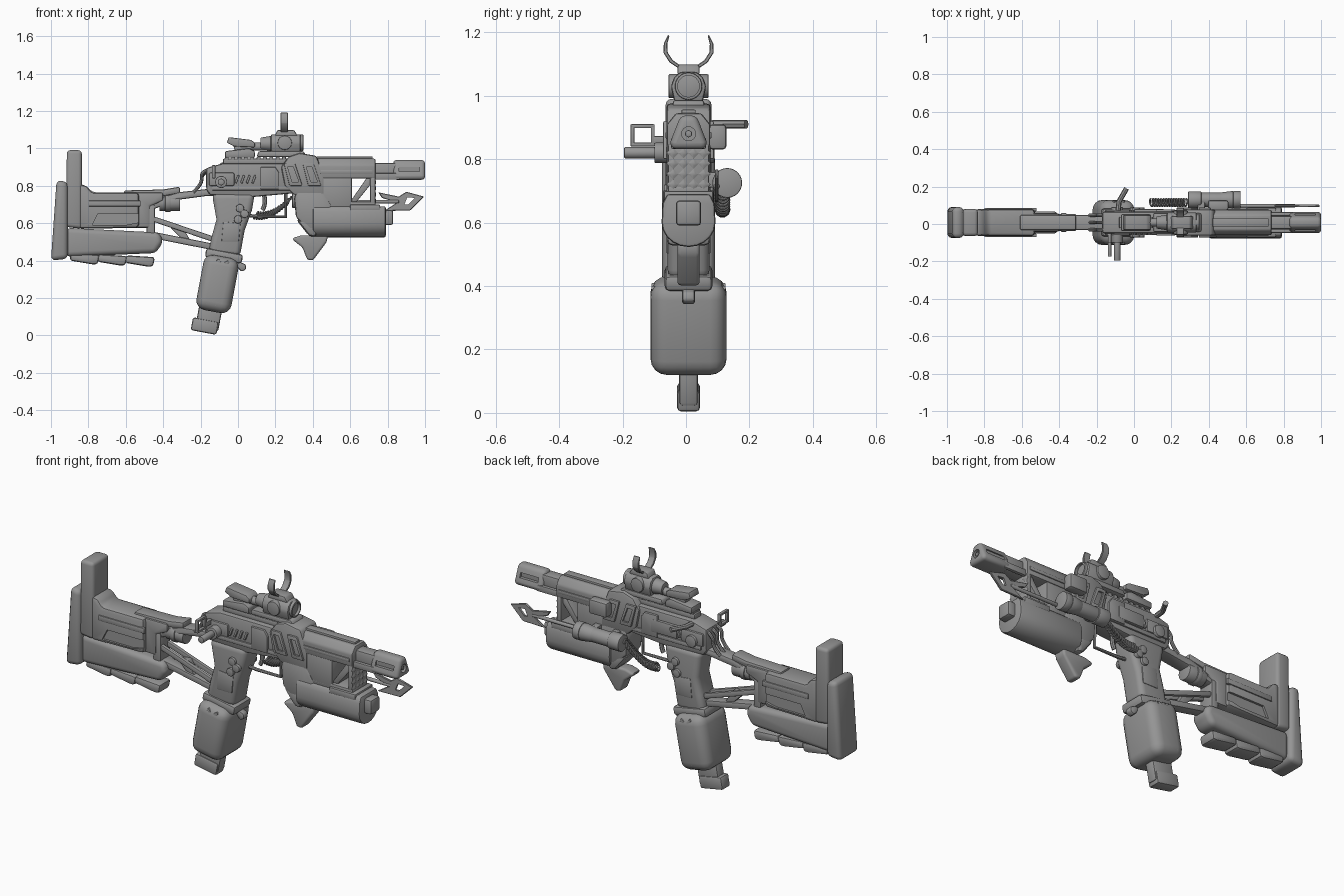
import bpy, bmesh, math
from mathutils import Vector, Matrix

C = 0.008  # centre plane in y
GREY = bpy.data.materials.new('dark_grey')
GREY.diffuse_color = (0.3, 0.3, 0.3, 1)

def smooth(ob):
    bpy.ops.object.select_all(action='DESELECT')
    ob.select_set(True)
    bpy.context.view_layer.objects.active = ob
    bpy.ops.object.shade_smooth_by_angle(angle=math.radians(35))

def add(name, data):
    data.materials.append(GREY)
    ob = bpy.data.objects.new(name, data)
    bpy.context.collection.objects.link(ob)
    return ob

def finish(bm, name, bev=0.0, seg=2):
    bmesh.ops.recalc_face_normals(bm, faces=bm.faces[:])
    if bev:
        edges = [e for e in bm.edges if e.calc_face_angle(0) > 0.5]
        bmesh.ops.bevel(bm, geom=edges, offset=bev, segments=seg, profile=0.5, affect='EDGES', clamp_overlap=True)
    me = bpy.data.meshes.new(name)
    bm.to_mesh(me)
    bm.free()
    ob = add(name, me)
    smooth(ob)
    return ob

def prof(name, pts, lo, hi, axis='y', bev=0.008, seg=2):
    """Extrude an (x,z) profile along y, or a (y,z) profile along x."""
    bm = bmesh.new()
    at = (lambda p, t: (p[0], t, p[1])) if axis == 'y' else (lambda p, t: (t, p[0], p[1]))
    a = [bm.verts.new(at(p, lo)) for p in pts]
    b = [bm.verts.new(at(p, hi)) for p in pts]
    bm.faces.new(a)
    bm.faces.new(b[::-1])
    for i in range(len(pts)):
        j = (i + 1) % len(pts)
        bm.faces.new((a[i], a[j], b[j], b[i]))
    return finish(bm, name, bev, seg)

def sym(name, pts, w, **k):
    return prof(name, pts, C - w, C + w, **k)

def box(name, c, s, bev=0.006, rot=0.0, seg=2):
    bm = bmesh.new()
    m = Matrix.Translation(c) @ Matrix.Rotation(rot, 4, 'Y') @ Matrix.Diagonal((*s, 1))
    bmesh.ops.create_cube(bm, size=1, matrix=m)
    return finish(bm, name, bev, seg)

def cyl(name, p, q, r, r2=None, n=24, bev=0.004):
    p, q = Vector(p), Vector(q)
    m = Matrix.Translation((p + q) / 2) @ (q - p).to_track_quat('Z', 'Y').to_matrix().to_4x4()
    bm = bmesh.new()
    bmesh.ops.create_cone(bm, cap_ends=True, segments=n, radius1=r, radius2=r if r2 is None else r2,
                          depth=(q - p).length, matrix=m)
    return finish(bm, name, bev)

def tube(name, pts, r, kind='POLY'):
    cu = bpy.data.curves.new(name, 'CURVE')
    cu.dimensions = '3D'
    cu.bevel_depth, cu.bevel_resolution, cu.use_fill_caps = r, 2, True
    sp = cu.splines.new(kind)
    sp.points.add(len(pts) - 1)
    for v, p in zip(sp.points, pts):
        v.co = (*p, 1)
    if kind == 'NURBS':
        sp.use_endpoint_u, sp.order_u = True, 3
    ob = add(name, cu)
    bpy.ops.object.select_all(action='DESELECT')
    ob.select_set(True)
    bpy.context.view_layer.objects.active = ob
    bpy.ops.object.convert(target='MESH')
    smooth(bpy.context.view_layer.objects.active)

def cut(ob, cutter):
    m = ob.modifiers.new('cut', 'BOOLEAN')
    m.object, m.operation, m.solver = cutter, 'DIFFERENCE', 'EXACT'
    bpy.context.view_layer.objects.active = ob
    bpy.ops.object.modifier_apply(modifier=m.name)
    bpy.data.objects.remove(cutter)
    smooth(ob)

# Stock
sym('butt_pad', [(-1, .40), (-.91, .41), (-.91, .82), (-.97, .83)], .083, bev=.025, seg=3)
sym('cheek_pad', [(-.92, .58), (-.835, .57), (-.835, .99), (-.915, .99)], .072, bev=.018, seg=3)
st = sym('stock_body', [(-.85, .81), (-.81, .80), (-.78, .765), (-.53, .765), (-.53, .575), (-.85, .57)], .072, bev=.018)
sym('stock_front', [(-.56, .765), (-.40, .765), (-.40, .72), (-.47, .69), (-.47, .575), (-.56, .575)], .05, bev=.012)
for s in (-1, 1):
    cut(st, prof('slot_cutter', [(-.78, .59), (-.75, .65), (-.5, .65), (-.5, .61), (-.6, .59)], C + s * .06, C + s * .1, bev=0))
    prof('stock_side_plate', [(-.8, .69), (-.52, .69), (-.52, .72), (-.8, .72)], C + s * .06, C + s * .078, bev=.004)
    prof('mid_strut', [(-.46, .61), (-.46, .64), (-.12, .525), (-.12, .495)], C + s * .038, C + s * .016, bev=.006)
sym('stock_top_rail', [(-.61, .74), (-.61, .775), (-.4, .78), (-.31, .795), (-.31, .76), (-.42, .74)], .04, bev=.01)
cyl('stock_plug', (-.42, C, .71), (-.31, C, .71), .045)
cyl('stock_plug_ring', (-.39, C, .71), (-.36, C, .71), .05)
sym('stock_lower', [(-.92, .42), (-.92, .575), (-.42, .55), (-.40, .50), (-.44, .44)], .06, bev=.03, seg=4)
for i in range(3):
    x, z = -.90 + .148 * i, -.006 * i
    sym('stock_foot', [(x, .40 + z), (x + .005, .44 + z), (x + .16, .43 + z), (x + .15, .38 + z), (x + .12, .38 + z)], .05, bev=.014)
sym('upper_strut', [(-.50, .68), (-.50, .71), (-.32, .765), (-.17, .782), (.0, .785), (.0, .745), (-.17, .745), (-.32, .725), (-.45, .675)], .04, bev=.01)
sym('strut_post', [(-.49, .52), (-.49, .70), (-.445, .70), (-.445, .52)], .045)
sym('low_strut', [(-.46, .52), (-.46, .555), (-.13, .49), (-.13, .455)], .03)
sym('strut_web', [(-.36, .575), (-.3, .585), (-.25, .50), (-.29, .505)], .02, bev=.004)

# Grip and magazine
sym('grip', [(-.14, .76), (.09, .76), (.075, .67), (.035, .56), (.01, .42), (-.16, .43), (-.14, .53), (-.115, .62)], .066, bev=.03, seg=4)
sym('grip_panel', [(-.08, .61), (.015, .60), (.005, .50), (-.09, .50)], .07)
for x, z in ((.01, .68), (.0, .62), (.035, .65)):
    cyl('grip_button', (x, C - .08, z), (x, C + .08, z), .022, n=16)
R = .185
box('grip_collar', (-.075, C, .425), (.2, .15, .05), .015, R)
box('magazine', (-.11, C, .275), (.19, .24, .30), .052, R, 4)
for s in (-1, 1):
    for x, z in ((-.085, .375), (-.14, .19)):
        for k in (-.7, .7):
            box('magazine_cross', (x, C + s * .107, z), (.08, .02, .014), .003, R + k)
box('magazine_stem', (-.155, C, .10), (.125, .06, .14), .012, R)
box('magazine_cap', (-.178, C, .05), (.14, .072, .07), .012, R)
prof('magazine_catch', [(-.01, .40), (.04, .38), (.045, .355), (.02, .34), (0, .36)], C - .02, C + .02)

# Receiver
sym('receiver', [(-.17, .78), (-.17, .895), (-.08, .92), (.3, .92), (.3, .76), (.08, .74), (-.15, .75)], .058, bev=.012)
sym('receiver_belt', [(-.14, .775), (-.14, .80), (.28, .80), (.28, .775)], .066, bev=.006)
sym('receiver_rear', [(-.155, .80), (-.155, .87), (-.02, .87), (-.02, .80)], .068)
for s in (-1, 1):
    prof('receiver_plate', [(.12, .78), (.12, .90), (.2, .90), (.22, .87), (.22, .78)], C + s * .05, C + s * .07, bev=.005)
    for i in range(5):
        box('receiver_vent', (-.035 + .03 * i, C + s * .058, .835), (.012, .02, .045), .003, .35)
box('port_cover', (.08, C + .062, .84), (.16, .02, .07))
cyl('side_peg', (-.09, -.195, .82), (-.09, -.05, .82), .018)
cyl('side_peg_base', (-.09, -.1, .82), (-.09, .09, .82), .032)
# Square sling loop and charging lever
for y, z, sy, sz in ((-.137, .846, .076, .012), (-.137, .904, .076, .012), (-.169, .875, .012, .07), (-.105, .875, .012, .07), (-.075, .86, .06, .025)):
    box('loop_bar', (-.13, y, z), (.018, sy, sz), .003)
tube('charging_lever', [(-.085, .07, .91), (-.08, .12, .91), (-.04, .19, .91)], .014)
for i, y in enumerate((-.03, C, .046)):
    tube('rear_cable', [(-.14, y, .89), (-.2, y, .88 - .01 * i), (-.19, y, .81), (-.24, y, .765)], .009, 'NURBS')
tube('trigger_guard', [(.06, C, .64), (.11, C, .635), (.255, C, .635), (.255, C, .76)], .009)
tube('trigger', [(.14, C, .75), (.15, C, .70), (.13, C, .67)], .012, 'NURBS')

# Front cowl and barrel housing
sym('cowl', [(.23, .90), (.27, .955), (.33, .975), (.42, .96), (.46, .85), (.46, .75), (.30, .75), (.25, .80)], .07, bev=.012)
H = [(-.068, .84), (-.068, .91), (-.04, .945), (.04, .945), (.068, .91), (.068, .84)]
prof('barrel_housing', [(y + C, z) for y, z in H], .40, .735, 'x', .008)
sym('housing_stripe', [(.44, .865), (.44, .885), (.72, .885), (.72, .865)], .073, bev=.004)
box('front_rail', (.57, C, .948), (.3, .045, .016), .004)
box('muzzle_neck', (.79, C, .88), (.16, .07, .085), .012)
M = [(-.057, .832), (-.057, .855), (-.025, .938), (.025, .938), (.057, .855), (.057, .832)]
mz = prof('muzzle', [(y + C, z) for y, z in M], .83, 1.0, 'x', .018, 3)
cut(mz, cyl('bore_cutter', (.9, C, .88), (1.05, C, .88), .022, bev=0))
for s in (-1, 1):
    cut(mz, prof('muzzle_cutter', [(.86, .875), (.86, .90), (.97, .90), (.97, .875)], C + s * .032, C + s * .09, bev=0))
    box('neck_rail', (.79, C + s * .045, .85), (.15, .02, .035), .005)
    for x in (.245, .345):
        ob = prof('cowl_panel', [(x, .92), (x + .06, .92), (x + .1, .80), (x + .03, .80)], C + s * .06, C + s * .08, bev=.005)
        cut(ob, prof('panel_cutter', [(x + .02, .90), (x + .05, .90), (x + .08, .82), (x + .045, .82)], C + s * .05, C + s * .1, bev=0))
cyl('bore', (.9, C, .88), (.996, C, .88), .012, n=6, bev=.002)

# Open frame under the barrel
box('frame_block', (.53, C, .765), (.16, .13, .16), .008)
box('frame_floor', (.59, C, .70), (.29, .13, .03))
box('frame_post', (.72, C, .77), (.028, .13, .16))
sym('frame_brace', [(.60, .715), (.635, .715), (.72, .82), (.72, .845), (.69, .845)], .05, bev=.004)
for i in range(16):
    y, z = C - .048 + .032 * (i % 4), .72 + .033 * (i // 4)
    cyl('quilt_stud', (.732, y, z), (.738, y, z), .022, .006, 4, 0)

# Underslung launcher
sym('launcher_rear', [(.30, .73), (.31, .775), (.45, .775), (.50, .70), (.50, .56), (.38, .56), (.31, .63)], .07, bev=.015)
L = [(-.068, .69), (-.082, .66)] + [(-.085 * math.cos(k * math.pi / 10), .60 - .077 * math.sin(k * math.pi / 10)) for k in range(11)] + [(.082, .66), (.068, .69)]
prof('launcher_body', [(y + C, z) for y, z in L], .40, .79, 'x', .01)
sym('launcher_belly', [(.31, .62), (.42, .62), (.42, .525), (.38, .53)], .07, bev=.02)
box('launcher_nozzle', (.80, C, .63), (.06, .08, .08), .012)
sym('launcher_latch', [(.60, .665), (.60, .70), (.76, .70), (.76, .665)], .078, bev=.006)
sym('foregrip', [(.29, .52), (.34, .535), (.48, .535), (.475, .50), (.40, .40), (.37, .405), (.345, .47), (.30, .505)], .035, bev=.014, seg=3)

# Side canister, spear blade and coil on the back side
for a, b, r, r2 in ((.30, .56, .038, .038), (.29, .36, .045, .045), (.46, .53, .038, .047), (.53, .57, .047, .047)):
    cyl('canister', (a, .13, .725), (b, .13, .725), r, r2)
for x in (.36, .48):
    box('canister_mount', (x, .09, .735), (.04, .06, .05))
box('side_box', (.45, .10, .87), (.11, .055, .08), .012)
cyl('spear_rod', (.54, .097, .715), (.86, .097, .715), .010, n=12, bev=.002)
bl = prof('spear_blade', [(.78, .665), (.92, .668), (.995, .742), (.90, .768), (.86, .742), (.75, .765), (.77, .735), (.85, .71)], .091, .103, bev=.003, seg=1)
cut(bl, prof('blade_cutter', [(.89, .70), (.91, .70), (.945, .735), (.905, .738)], .08, .12, bev=0))
coil = []
for i in range(141):
    t, a = i / 140, i / 10 * math.tau
    coil.append((.28 - .19 * t + .008 * math.sin(a), .115 + .02 * math.cos(a), .725 - .085 * math.sin(t * 1.9) + .02 * math.sin(a)))
tube('coil_cord', coil, .005)

# Sights
box('top_rail', (.13, C, .93), (.42, .06, .03))
for i in range(12):
    box('top_rail_tooth', (-.06 + .034 * i, C, .947), (.02, .06, .014), .003)
sym('rear_sight_base', [(-.07, .95), (-.07, .985), (.06, 1.0), (.09, .985), (.09, .95)], .045)
sym('rear_sight_leg', [(-.01, .97), (-.03, 1.03), (.07, 1.03), (.06, .97)], .025, bev=.005)
sym('rear_sight_plate', [(-.06, 1.03), (-.05, 1.06), (.07, 1.045), (.09, 1.03), (.09, 1.005), (-.02, 1.01)], .04, bev=.006)
cyl('scope_link', (.06, C, 1.01), (.2, C, 1.01), .022, n=16)
sym('scope_base', [(.1, .955), (.11, .985), (.35, .985), (.37, .955)], .05)
S = [(-.045, .98), (-.056, 1.03), (-.045, 1.06), (-.025, 1.075), (.025, 1.075), (.045, 1.06), (.056, 1.03), (.045, .98)]
prof('scope_body', [(y + C, z) for y, z in S], .175, .335, 'x', .01)
sc = cyl('scope_lens', (.31, C, 1.03), (.35, C, 1.03), .043)
cut(sc, cyl('lens_cutter', (.335, C, 1.03), (.4, C, 1.03), .034, bev=0))
cyl('scope_eyepiece', (.12, C, 1.025), (.18, C, 1.025), .032, .042)
cyl('scope_knob', (.25, C - .063, 1.03), (.25, C + .063, 1.03), .038)
sym('scope_top', [(.195, 1.065), (.21, 1.098), (.30, 1.098), (.32, 1.065)], .035)
K = [(.03, 1.085), (.06, 1.105), (.079, 1.135), (.078, 1.165), (.064, 1.192), (.06, 1.19), (.067, 1.163), (.066, 1.137), (.05, 1.112), (.025, 1.095)]
for s in (-1, 1):
    prof('scope_horn', [(C + s * y, z) for y, z in K], .228, .266, 'x', .003, 1)
